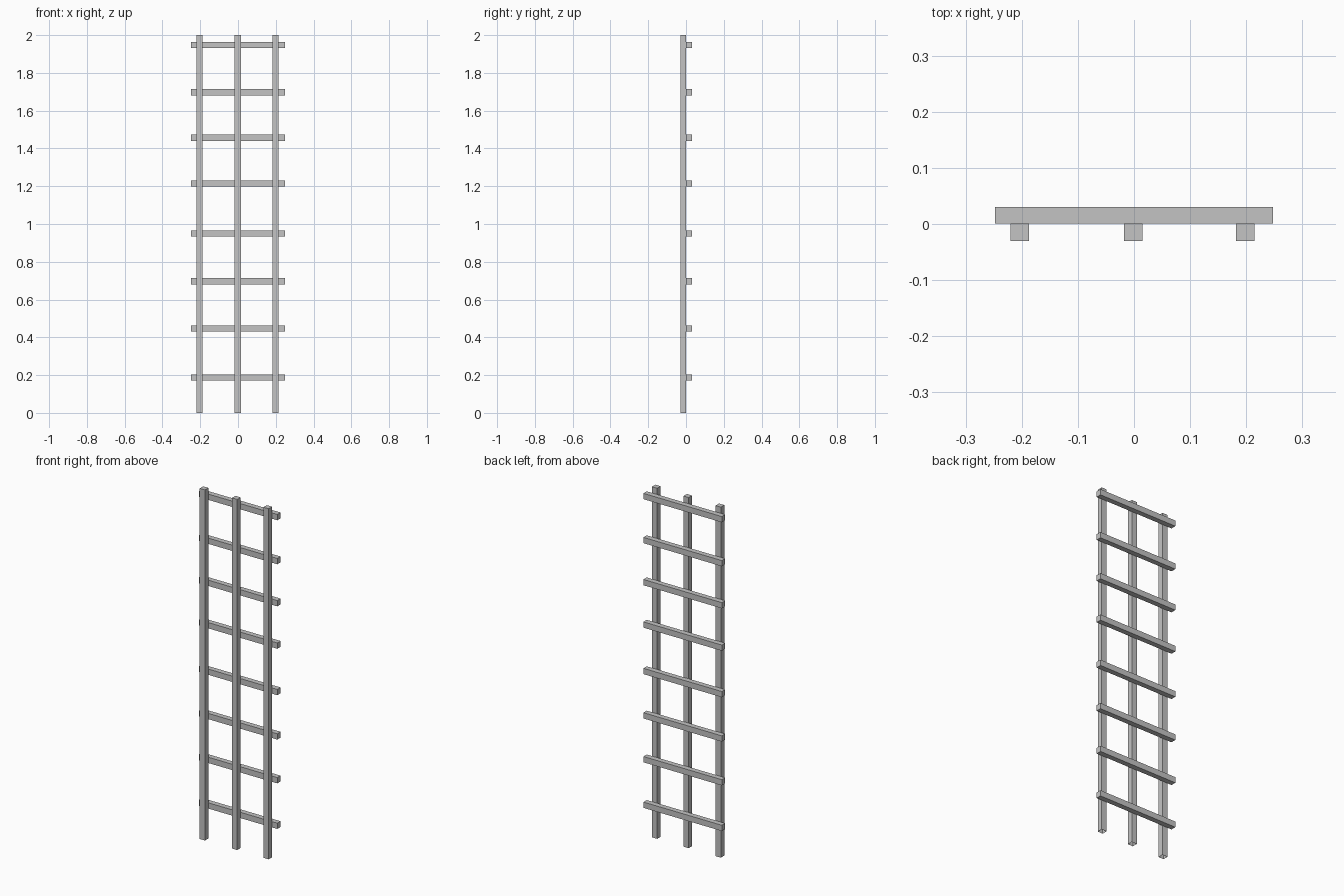
import bpy
import bmesh

# Remove the default object
cube = bpy.data.objects.get("Cube")
if cube:
    bpy.data.objects.remove(cube, do_unlink=True)

# Single grey material
grey = bpy.data.materials.new("light_grey")
grey.use_nodes = True
colour = (0.55, 0.55, 0.55, 1)
grey.diffuse_color = colour
grey.node_tree.nodes["Principled BSDF"].inputs["Base Color"].default_value = colour


def beam(name, centre, size, open_foot=False):
    """Add a plain squared timber, optionally without its underside."""
    bpy.ops.mesh.primitive_cube_add(size=1, location=centre)
    obj = bpy.context.object
    obj.name = name
    obj.scale = size
    bpy.ops.object.transform_apply(location=False, rotation=False, scale=True)
    obj.data.materials.append(grey)
    if open_foot:
        bm = bmesh.new()
        bm.from_mesh(obj.data)
        bm.normal_update()
        under = [f for f in bm.faces if f.normal.z < -0.5]
        bmesh.ops.delete(bm, geom=under, context='FACES_ONLY')
        bm.to_mesh(obj.data)
        bm.free()


THICK = 0.033   # face width of every timber
DEPTH = 0.03    # front-to-back depth

# Three upright posts at the front, open where they meet the ground
for name, x in (("right_post", -0.204), ("middle_post", -0.001), ("left_post", 0.198)):
    beam(name, (x, -0.0145, 1), (THICK, DEPTH + 0.001, 2), open_foot=True)

# Eight crossbars fixed to the back of the posts
heights = (0.187, 0.447, 0.697, 0.95, 1.215, 1.457, 1.697, 1.948)
for i, z in enumerate(heights, 1):
    beam(f"crossbar_{i}", (0, 0.0155, z), (0.495, DEPTH, THICK))
